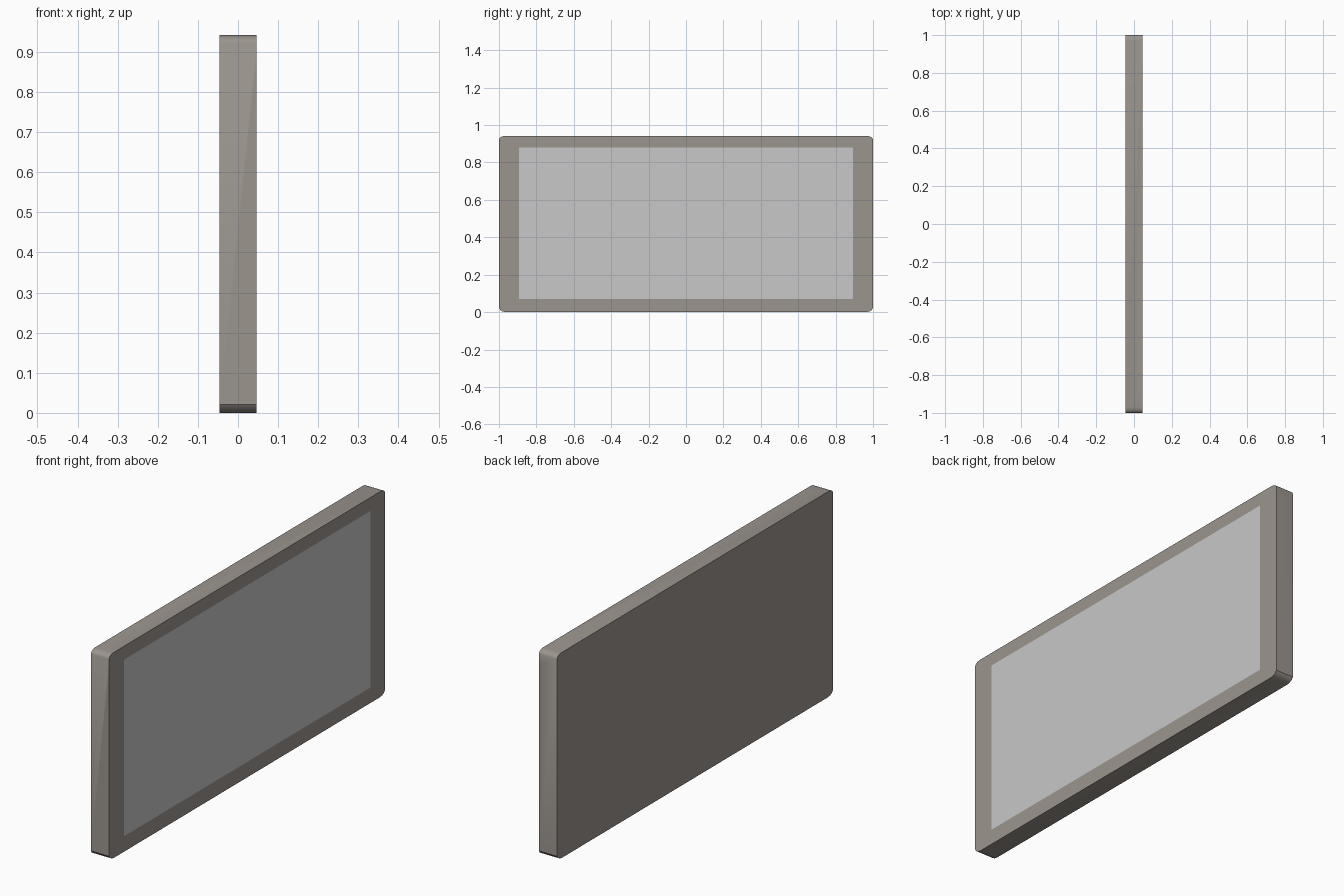
import bpy, bmesh
from mathutils import Vector

if "Cube" in bpy.data.objects:
    bpy.data.objects.remove(bpy.data.objects["Cube"])

HALF_X, HALF_Y, TOP = 0.046, 1.0, 0.942


def material(name, rgb):
    m = bpy.data.materials.new(name)
    m.diffuse_color = (*rgb, 1)
    m.use_nodes = True
    m.node_tree.nodes["Principled BSDF"].inputs["Base Color"].default_value = m.diffuse_color
    return m


# Outline of the slab: rounded corners, (inset from end, inset from top or bottom)
bottom = [(0.035, 0), (0.02, 0.003), (0.008, 0.01), (0, 0.021)]
top = [(0, 0.018), (0.005, 0.009), (0.015, 0.003), (0.03, 0)]
right = [(HALF_Y - a, b) for a, b in bottom] + [(HALF_Y - a, TOP - b) for a, b in top]
outline = right + [(-y, z) for y, z in reversed(right)]

# Slab extruded through its thickness
bm = bmesh.new()
back = bm.faces.new([bm.verts.new((-HALF_X, y, z)) for y, z in outline])
ext = bmesh.ops.extrude_face_region(bm, geom=[back], use_keep_orig=True)
bmesh.ops.translate(bm, verts=[g for g in ext["geom"] if isinstance(g, bmesh.types.BMVert)],
                    vec=(2 * HALF_X, 0, 0))
bmesh.ops.recalc_face_normals(bm, faces=bm.faces)

# Screen rectangle cut flush into the +x face
Y0, Y1, Z0, Z1 = -0.893, 0.893, 0.071, 0.88
for co, no in [((0, Y0, 0), (0, 1, 0)), ((0, Y1, 0), (0, 1, 0)),
               ((0, 0, Z0), (0, 0, 1)), ((0, 0, Z1), (0, 0, 1))]:
    faces = [f for f in bm.faces if f.normal.x > 0.9]
    edges = {e for f in faces for e in f.edges}
    verts = {v for f in faces for v in f.verts}
    bmesh.ops.bisect_plane(bm, geom=faces + list(edges) + list(verts),
                           plane_co=Vector(co), plane_no=Vector(no))
    bm.normal_update()

for f in bm.faces:
    c = f.calc_center_median()
    if f.normal.x > 0.9 and Y0 < c.y < Y1 and Z0 < c.z < Z1:
        f.material_index = 1

mesh = bpy.data.meshes.new("display_panel")
bm.to_mesh(mesh)
bm.free()
mesh.materials.append(material("warm grey casing", (0.33, 0.30, 0.27)))
mesh.materials.append(material("light grey screen", (0.58, 0.58, 0.58)))
panel = bpy.data.objects.new("display_panel", mesh)
bpy.context.collection.objects.link(panel)

# Smooth the rounded corners, keep the rims sharp
bpy.context.view_layer.objects.active = panel
panel.select_set(True)
bpy.ops.object.shade_smooth_by_angle(angle=0.6)
